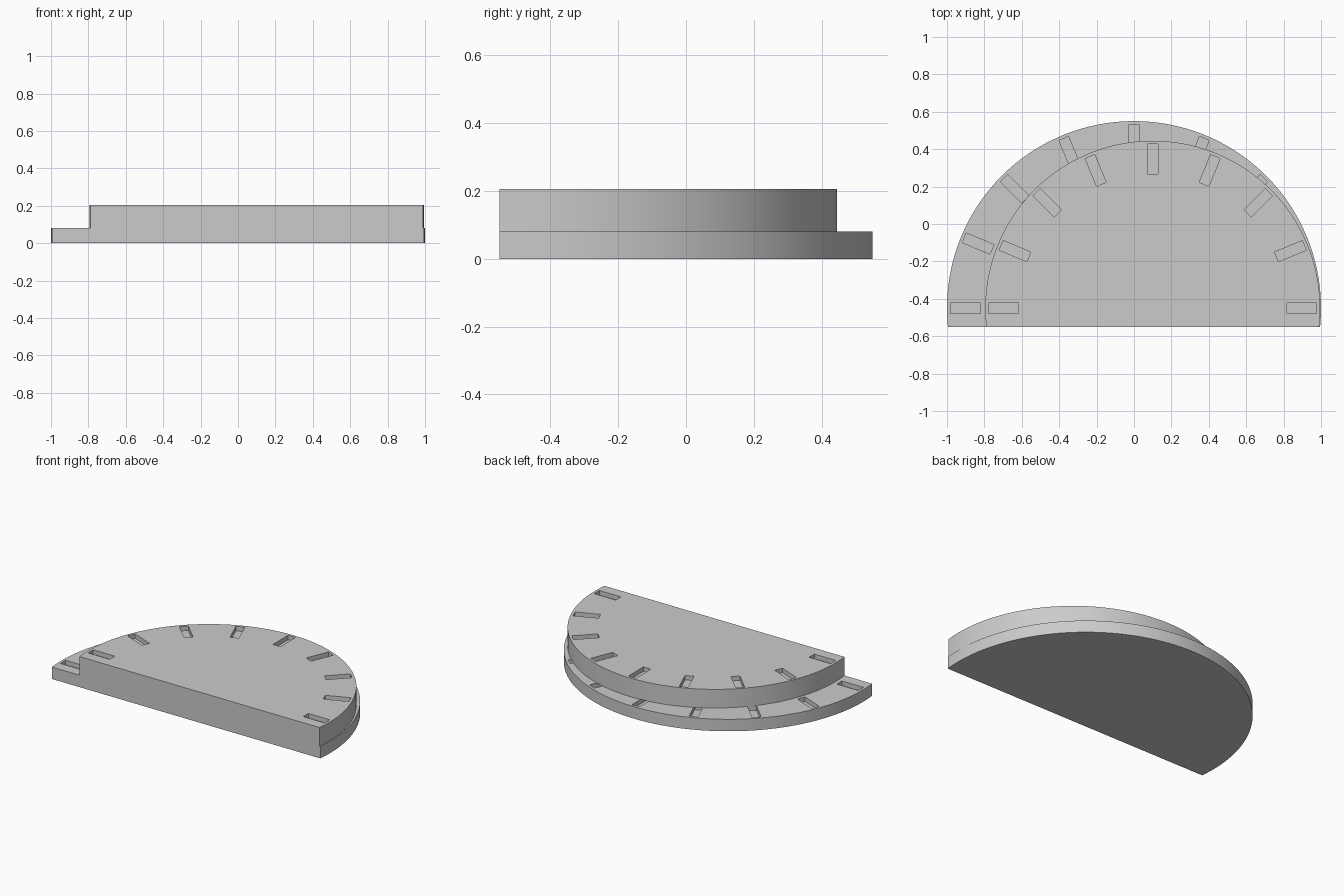
import bpy, bmesh
from math import asin, cos, sin, pi, radians
from mathutils import Matrix, Vector

FRONT_Y, CENTRE_Y = -0.55, -0.45
SLOT_LENGTH, SLOT_WIDTH, SLOT_DEPTH = 0.16, 0.055, 0.03

cube = bpy.data.objects.get("Cube")
if cube:
    bpy.data.objects.remove(cube, do_unlink=True)

grey = bpy.data.materials.new("plain_grey")
grey.use_nodes = True
grey.diffuse_color = (0.6, 0.6, 0.6, 1)
grey.node_tree.nodes["Principled BSDF"].inputs["Base Color"].default_value = grey.diffuse_color


def add_object(name, bm):
    bmesh.ops.recalc_face_normals(bm, faces=bm.faces)
    mesh = bpy.data.meshes.new(name)
    bm.to_mesh(mesh)
    bm.free()
    mesh.materials.append(grey)
    obj = bpy.data.objects.new(name, mesh)
    bpy.context.collection.objects.link(obj)
    return obj


def tier(name, centre_x, radius, bottom, top, segments=96):
    """Disc slab cut off flat along the front."""
    bm = bmesh.new()
    dip = asin((CENTRE_Y - FRONT_Y) / radius)
    angles = [-dip + (pi + 2 * dip) * i / segments for i in range(segments + 1)]
    face = bm.faces.new([bm.verts.new((centre_x + radius * cos(a),
                                       CENTRE_Y + radius * sin(a), bottom)) for a in angles])
    wall = bmesh.ops.extrude_face_region(bm, geom=[face])["geom"]
    bmesh.ops.translate(bm, vec=Vector((0, 0, top - bottom)),
                        verts=[v for v in wall if isinstance(v, bmesh.types.BMVert)])
    return add_object(name, bm)


def cut_slots(obj, centre_x, radius, top):
    """Sink a fan of radial slots into the top of a tier."""
    bm = bmesh.new()
    for i in range(9):
        place = (Matrix.Translation((centre_x, CENTRE_Y, top))
                 @ Matrix.Rotation(radians(22.5 * i), 4, "Z")
                 @ Matrix.Translation((radius, 0, 0))
                 @ Matrix.Diagonal((SLOT_LENGTH, SLOT_WIDTH, 2 * SLOT_DEPTH, 1)))
        bmesh.ops.create_cube(bm, size=1, matrix=place)
    cutter = add_object("slot_cutter", bm)
    cutter.hide_render = True
    mod = obj.modifiers.new("slots", "BOOLEAN")
    mod.operation, mod.solver, mod.object = "DIFFERENCE", "EXACT", cutter

    # Apply the cut, remove the cutter and smooth the curved wall
    bpy.ops.object.select_all(action="DESELECT")
    obj.select_set(True)
    bpy.context.view_layer.objects.active = obj
    bpy.ops.object.modifier_apply(modifier=mod.name)
    bpy.data.objects.remove(cutter, do_unlink=True)
    bpy.ops.object.shade_smooth_by_angle(angle=radians(30))


# Wide lower tier and the smaller upper tier, meeting at the left edge
lower = tier("lower_tier", 0, 1.0, 0, 0.08)
cut_slots(lower, 0, 0.902, 0.08)
upper = tier("upper_tier", 0.1, 0.895, 0.08, 0.205)
cut_slots(upper, 0.1, 0.797, 0.205)
